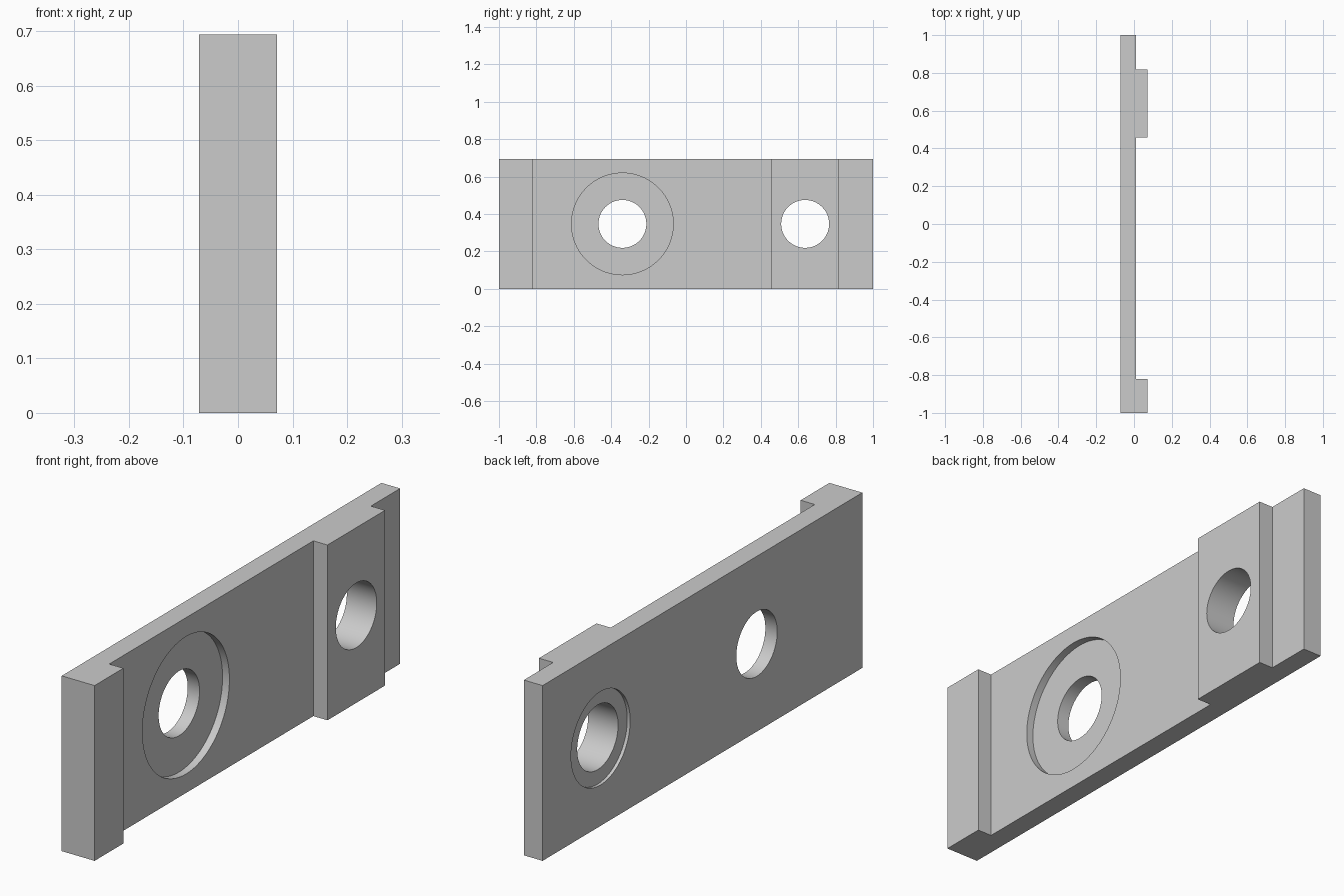
import bpy, bmesh, math
from mathutils import Matrix

cube = bpy.data.objects.get("Cube")
if cube:
    bpy.data.objects.remove(cube, do_unlink=True)

HEIGHT = 0.694
BACK, FACE, RAISED = -0.072, 0.01, 0.072   # x levels of the plate

grey = bpy.data.materials.new("plain_grey")
grey.use_nodes = True
colour = (0.6, 0.6, 0.6, 1)
grey.diffuse_color = colour
grey.node_tree.nodes["Principled BSDF"].inputs["Base Color"].default_value = colour


def add_object(name, bm):
    bmesh.ops.recalc_face_normals(bm, faces=bm.faces)
    mesh = bpy.data.meshes.new(name)
    bm.to_mesh(mesh)
    bm.free()
    mesh.materials.append(grey)
    obj = bpy.data.objects.new(name, mesh)
    bpy.context.collection.objects.link(obj)
    return obj


# Stepped plate: outline seen from above, extruded upward
outline = [(BACK, -1), (RAISED, -1), (RAISED, -0.82), (FACE, -0.82),
           (FACE, 0.457), (RAISED, 0.457), (RAISED, 0.817), (FACE, 0.817),
           (FACE, 1), (BACK, 1)]
bm = bmesh.new()
base = bm.faces.new([bm.verts.new((x, y, 0)) for x, y in outline])
top = bmesh.ops.extrude_face_region(bm, geom=[base])["geom"]
bmesh.ops.translate(bm, vec=(0, 0, HEIGHT),
                    verts=[v for v in top if isinstance(v, bmesh.types.BMVert)])
plate = add_object("mounting_plate", bm)


def cut_round(name, y, radius, x0, x1):
    """Cut a round pocket or hole along x between x0 and x1."""
    bm = bmesh.new()
    place = Matrix.Translation(((x0 + x1) / 2, y, HEIGHT / 2)) @ Matrix.Rotation(math.pi / 2, 4, 'Y')
    bmesh.ops.create_cone(bm, cap_ends=True, segments=96, radius1=radius,
                          radius2=radius, depth=x1 - x0, matrix=place)
    cutter = add_object(name, bm)
    cutter.hide_render = True
    mod = plate.modifiers.new(name, 'BOOLEAN')
    mod.operation, mod.solver, mod.object = 'DIFFERENCE', 'EXACT', cutter
    bpy.context.view_layer.objects.active = plate
    bpy.ops.object.modifier_apply(modifier=name)
    bpy.data.objects.remove(cutter, do_unlink=True)


# Through holes, wide front recess and shallow back recess
cut_round("front_recess", -0.34, 0.272, FACE - 0.03, 0.2)
cut_round("back_recess", 0.637, 0.185, -0.2, BACK + 0.013)
cut_round("wide_hole", -0.34, 0.128, -0.3, 0.3)
cut_round("raised_hole", 0.637, 0.128, -0.3, 0.3)

# Smooth bores with crisp edges
bpy.ops.object.select_all(action='DESELECT')
plate.select_set(True)
bpy.context.view_layer.objects.active = plate
bpy.ops.object.shade_smooth_by_angle(angle=math.radians(30))
